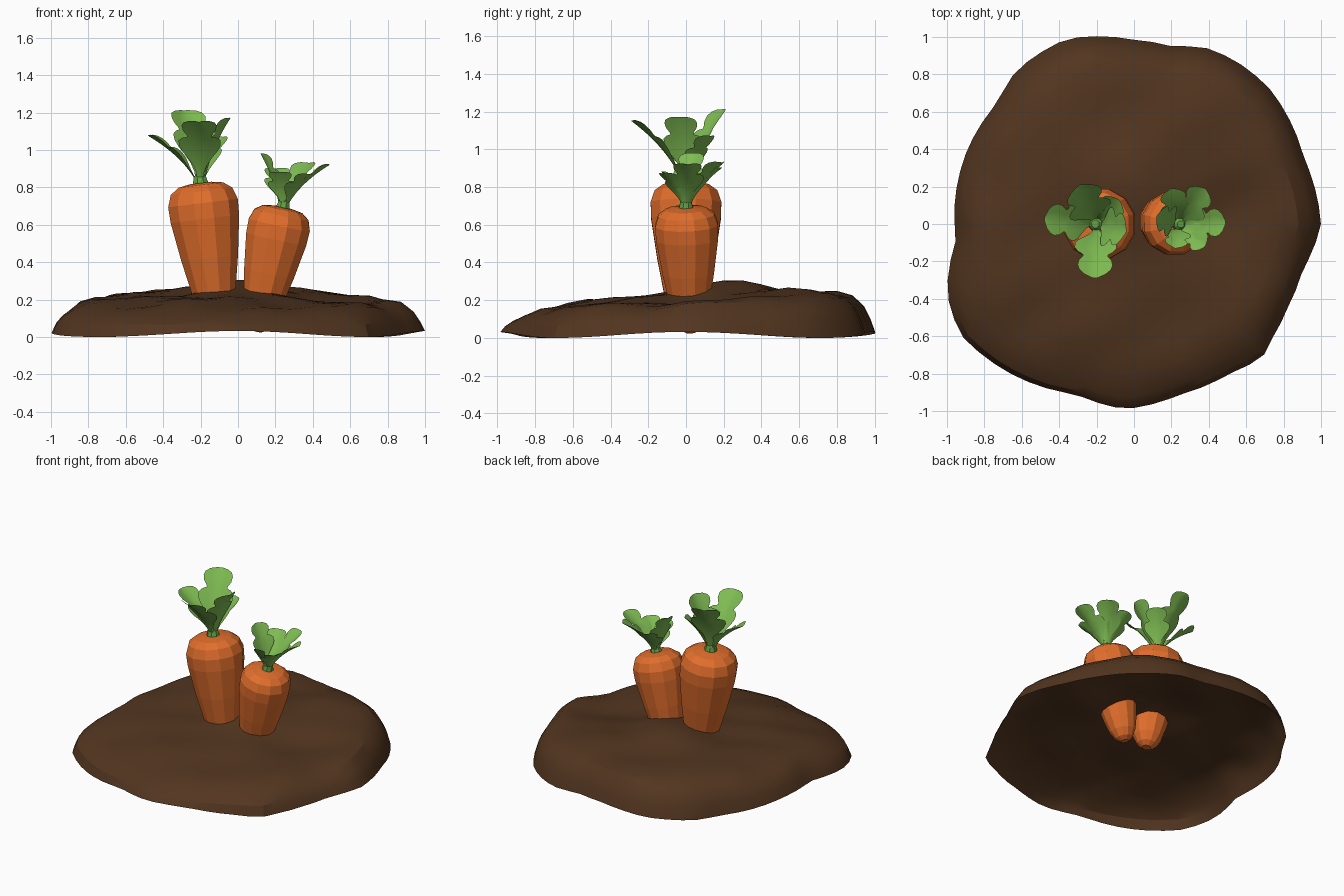
import bpy, bmesh, math
from mathutils import Vector, Matrix

if "Cube" in bpy.data.objects:
    bpy.data.objects.remove(bpy.data.objects["Cube"])


def material(name, rgb):
    m = bpy.data.materials.new(name)
    m.diffuse_color = (*rgb, 1)
    m.use_nodes = True
    m.node_tree.nodes["Principled BSDF"].inputs["Base Color"].default_value = m.diffuse_color
    return m


ORANGE = material("carrot orange", (0.75, 0.155, 0.025))
GREEN = material("leaf green", (0.21, 0.50, 0.085))
STEM = material("stem green", (0.13, 0.36, 0.06))
BROWN = material("soil brown", (0.085, 0.036, 0.014))


def make(name, bm, mat, smooth=None):
    me = bpy.data.meshes.new(name)
    bm.to_mesh(me)
    bm.free()
    ob = bpy.data.objects.new(name, me)
    bpy.context.collection.objects.link(ob)
    me.materials.append(mat)
    if smooth:
        bpy.ops.object.select_all(action='DESELECT')
        bpy.context.view_layer.objects.active = ob
        ob.select_set(True)
        bpy.ops.object.shade_smooth_by_angle(angle=math.radians(smooth))
    return ob


def lerp(table, x):
    for (a, p), (b, q) in zip(table, table[1:]):
        if x <= b:
            return p + (q - p) * (x - a) / (b - a)
    return table[-1][1]


def bridge(bm, rings):
    for a, b in zip(rings, rings[1:]):
        n = len(a)
        for i in range(n):
            bm.faces.new((a[i], a[(i + 1) % n], b[(i + 1) % n], b[i]))


# soil: hollow, open-bottomed mound with an irregular outline
OUTLINE = [(1, -.01), (.91, .35), (.72, .73), (.53, .88), (.39, .94), (.2, .95), (0, .985),
           (-.36, .99), (-.63, .82), (-.73, .65), (-.89, .40), (-.96, .10),
           (-.95, -.08), (-1, -.37), (-.93, -.59), (-.66, -.80), (-.31, -.91),
           (-.05, -.99), (.25, -.91), (.51, -.80), (.69, -.71), (.74, -.61), (.82, -.45), (.90, -.25)]
polar = sorted((math.atan2(y, x) % math.tau, math.hypot(x, y)) for x, y in OUTLINE)
polar = [(polar[-1][0] - math.tau, polar[-1][1])] + polar + [(polar[0][0] + math.tau, polar[0][1])]
PROFILE = [(0, .25), (.3, .245), (.6, .23), (.8, .207), (.88, .183), (.94, .14), (.975, .09), (1, .022)]


def bump(x, y, cx, cy, width):
    return math.exp(-((x - cx) ** 2 + (y - cy) ** 2) / width ** 2)


def soil_height(x, y, u, a):
    z = lerp(PROFILE, u)
    if u > .98:
        return z + .016 * math.cos(4 * a)
    mid = min(1, (1 - u) / .15)
    z += (.07 if y < 0 else .045) * y * min(1, (1 - u) * 12)
    z += .06 * bump(x, y, -.02, .24, .2) - .05 * bump(x, y, .5, 0, .27)
    z += mid * (.012 * math.sin(7 * x + 2 * y + 1) * math.cos(6 * y - x)
                + .010 * math.sin(13 * x - 4 * y) * math.sin(11 * y + 5 * x))
    return z


bm = bmesh.new()
N = 64
rings = []
for u in (1, .975, .94, .88, .8, .7, .6, .5, .4, .3, .2, .1):
    ring = []
    for i in range(N):
        a = math.tau * i / N
        r = lerp(polar, a) * u
        x, y = r * math.cos(a), r * math.sin(a)
        ring.append(bm.verts.new((x, y, soil_height(x, y, u, a))))
    rings.append(ring)
bridge(bm, rings)
c = bm.verts.new((0, 0, soil_height(0, 0, 0, 0)))
for i in range(N):
    bm.faces.new((rings[-1][i], rings[-1][(i + 1) % N], c))
low = min(v.co.z for v in bm.verts)
bm.transform(Matrix.Translation((0, 0, -low)))
make("soil_mound", bm, BROWN, 25)


# lathed faceted solid, profile listed from top to bottom as (radius, z)
def lathe(name, profile, sides, matrix, mat):
    bm = bmesh.new()
    rings = [[bm.verts.new((r * math.cos(math.tau * (i + .5) / sides),
                            r * math.sin(math.tau * (i + .5) / sides), z))
              for i in range(sides)] for r, z in profile]
    bridge(bm, rings)
    bm.faces.new(rings[0])
    bm.faces.new(rings[-1])
    bmesh.ops.recalc_face_normals(bm, faces=bm.faces)
    bm.transform(matrix)
    make(name, bm, mat)


# lobed leaf: rows of (position along, half width), folded on its midrib
LEAF = [(0, .018), (.12, .02), (.22, .036), (.32, .066), (.40, .095), (.48, .112), (.56, .112),
        (.62, .092), (.66, .066), (.71, .068), (.78, .088), (.86, .094), (.92, .084), (.97, .056), (1, .014)]


def leaf(name, base, tip, size):
    base, tip = Vector(base), Vector(tip)
    d = tip - base
    ctrl = base + Vector((d.x * .28, d.y * .28, d.z * .55))
    side = Vector((-d.y, d.x, 0)).normalized()
    bm = bmesh.new()
    rows = []
    for t, w in LEAF:
        w *= size
        p = base * (1 - t) ** 2 + ctrl * 2 * t * (1 - t) + tip * t * t
        tan = ((ctrl - base) * (1 - t) + (tip - ctrl) * t).normalized()
        nrm = tan.cross(side)
        if nrm.z < 0:
            nrm = -nrm
        row = []
        for s in (-1, -.5, 0, .5, 1):
            row.append(bm.verts.new(p + side * s * w + nrm * abs(s) * w * .3
                                    + tan * abs(s) * w * (.15 if t < .7 else 0)))
        rows.append(row)
    for a, b in zip(rows, rows[1:]):
        for i in range(4):
            bm.faces.new((a[i], a[i + 1], b[i + 1], b[i]))
    bmesh.ops.recalc_face_normals(bm, faces=bm.faces)
    make(name, bm, GREEN, 40)


CARROT = [(.06, .003), (.125, -.008), (.172, -.042), (.194, -.105), (.191, -.19), (.158, -.40),
          (.120, -.59), (.096, -.68), (.065, -.735), (.03, -.76)]
CROWN = [(.022, .05), (.036, .035), (.045, 0), (.045, -.02)]

# name, top point, scale, tilt to the side, leaf tips and sizes
PLANTS = [
    ("large", (-.20, 0, .82), 1.0, -7.0, 0,
     [((-.21, -.29, 1.15), 1), ((-.48, .03, 1.075), .9), ((-.29, .21, 1.21), 1.05),
      ((-.04, -.04, 1.17), .95), ((-.08, .13, 1.07), .75)]),
    ("small", (.24, 0, .69), .89, 12.0, 2,
     [((.49, .01, .92), .8), ((.38, .19, .93), .8), ((.20, .19, .90), .75),
      ((.12, .04, .98), .75), ((.22, -.13, .88), .65), ((.38, -.12, .87), .65)]),
]
for name, top, s, tilt, pitch, tips in PLANTS:
    m = (Matrix.Translation(top) @ Matrix.Rotation(math.radians(tilt), 4, 'Y')
         @ Matrix.Rotation(math.radians(pitch), 4, 'X') @ Matrix.Scale(s, 4))
    lathe(name + "_carrot", CARROT, 12, m, ORANGE)
    lathe(name + "_leaf_crown", CROWN, 8, m, STEM)
    root = m @ Vector((0, 0, .01))
    for k, (tip, size) in enumerate(tips):
        out = Vector((tip[0] - root.x, tip[1] - root.y, 0)).normalized() * .022
        leaf(f"{name}_leaf_{k + 1}", root + out, tip, size)
